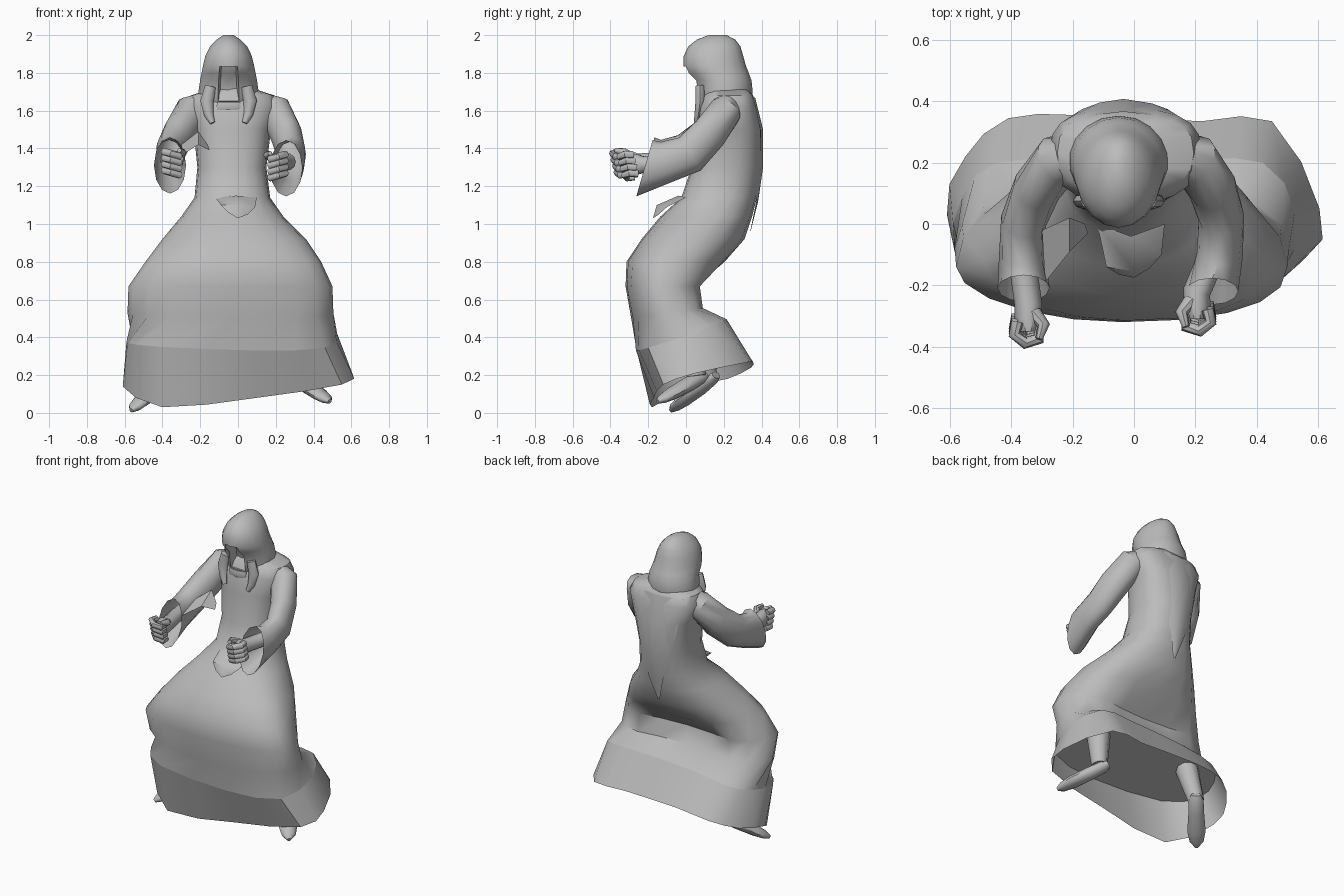
import bpy, bmesh
from math import sin, cos, pi, radians
from mathutils import Vector as V

if "Cube" in bpy.data.objects:
    bpy.data.objects.remove(bpy.data.objects["Cube"])

GREY = bpy.data.materials.new("plain_grey")
GREY.use_nodes = True
GREY.diffuse_color = (0.5, 0.5, 0.5, 1)
GREY.node_tree.nodes["Principled BSDF"].inputs["Base Color"].default_value = (0.5, 0.5, 0.5, 1)


def finish(name, bm, angle=45):
    bmesh.ops.recalc_face_normals(bm, faces=bm.faces)
    mesh = bpy.data.meshes.new(name)
    bm.to_mesh(mesh)
    bm.free()
    mesh.materials.append(GREY)
    ob = bpy.data.objects.new(name, mesh)
    bpy.context.collection.objects.link(ob)
    bpy.ops.object.select_all(action="DESELECT")
    ob.select_set(True)
    bpy.context.view_layer.objects.active = ob
    bpy.ops.object.shade_smooth_by_angle(angle=radians(angle))


def skin(rings, closed=True, start=True, end=True):
    """Join rows of points with quads, optionally capping the ends."""
    bm = bmesh.new()
    rows = [[bm.verts.new(p) for p in r] for r in rings]
    n = len(rows[0])
    for a, b in zip(rows, rows[1:]):
        for i in range(n if closed else n - 1):
            j = (i + 1) % n
            bm.faces.new((a[i], a[j], b[j], b[i]))
    if start:
        bm.faces.new(rows[0][::-1])
    if end:
        bm.faces.new(rows[-1])
    return bm


def sheet(name, rows):
    finish(name, skin(rows, False, False, False))


def tube(name, path, radii, n=10, ref=(0, 0, 1), end_dir=None, end=True):
    """Elliptical tube: each radius is (sideways, along ref)."""
    path = [V(p) for p in path]
    rings = []
    for i, (p, (a, b)) in enumerate(zip(path, radii)):
        d = path[min(i + 1, len(path) - 1)] - path[max(i - 1, 0)]
        if end_dir and i == len(path) - 1:
            d = V(end_dir)
        side = d.cross(V(ref)).normalized()
        up = side.cross(d).normalized()
        rings.append([p + side * a * cos(2 * pi * k / n) + up * b * sin(2 * pi * k / n)
                      for k in range(n)])
    finish(name, skin(rings, end=end))


def power(v, p):
    return abs(v) ** p * (1 if v > 0 else -1)


def rounded(loop):
    """Add a smooth midpoint between neighbours of a closed loop."""
    pts = [V(p) for p in loop]
    out = []
    for i, p in enumerate(pts):
        q, r = pts[(i + 1) % len(pts)], pts[(i + 2) % len(pts)]
        out += [p, (p * 9 + q * 9 - pts[i - 1] - r) / 16]
    return out


# Flared hem band, open at the bottom
hem_top = rounded([(-.41, -.235, .35), (.1, -.265, .33), (.46, -.2, .345), (.525, .04, .42),
                   (.42, .2, .49), (.2, .21, .49), (-.2, .21, .47), (-.45, .2, .43),
                   (-.56, .09, .39), (-.585, -.09, .37)])
hem_low = rounded([(-.4, -.18, .03), (.1, -.17, .08), (.55, -.12, .15), (.605, .05, .21),
                   (.45, .335, .27), (.22, .335, .27), (-.18, .355, .27), (-.41, .345, .24),
                   (-.55, .22, .18), (-.61, .03, .14)])
finish("robe_hem", skin([hem_top, hem_low], start=False, end=False))

# Robe body: front height, back height, right, left, front y, widest y, back y, hollow between legs
ROBE = [
    (.50, .56, -.585, .505, -.29, -.08, .14, .07), (.67, .67, -.58, .50, -.32, -.14, .14, .10),
    (.80, .80, -.49, .44, -.315, -.12, .235, .03), (.92, .92, -.40, .36, -.235, -.05, .31, 0),
    (1.04, 1.04, -.30, .24, -.135, .08, .35, 0), (1.14, 1.14, -.23, .17, -.025, .17, .375, 0),
    (1.30, 1.30, -.215, .15, .03, .20, .40, 0), (1.50, 1.50, -.235, .175, .05, .22, .40, 0),
    (1.62, 1.62, -.275, .22, .065, .23, .375, 0), (1.68, 1.68, -.25, .195, .09, .23, .355, 0),
    (1.72, 1.72, -.13, .07, .12, .22, .32, 0)]
rings = [hem_top[1:] + hem_top[:1]]
for zf, zb, xl, xr, yf, ym, yb, hollow in ROBE:
    ring = []
    for k in range(20):
        s, c = sin(2 * pi * k / 20), cos(2 * pi * k / 20)
        front = c > 0
        if front:
            p = .85 if s > 0 or zf > 1 else 1.05
        else:
            p = .72 if zf > 1.4 else .9
        x = (xl + xr) / 2 + (xr - xl) / 2 * power(s, p)
        y = ym + (yf - ym if front else yb - ym) * abs(c) ** p
        t = (y - yf) / (yb - yf)
        if not front:
            y -= hollow * max(0, 1 - (s / .65) ** 2)
        ring.append((x, y, zf + (zb - zf) * t))
    rings.append(ring)
finish("robe", skin(rings))

# Front flap and pointed back panel
sheet("front_flap", [
    [(-.12, .0, 1.14), (-.01, -.04, 1.15), (.1, .0, 1.14)],
    [(-.09, -.14, 1.1), (0, -.155, 1.1), (.09, -.1, 1.09)],
    [(-.05, -.165, 1.06), (0, -.175, 1.03), (.05, -.145, 1.05)]])
sheet("back_panel", [
    [(-.035 - w, ye, z), (-.035 - w / 2, (ye + 3 * ym) / 4, z), (-.035, ym, z),
     (-.035 + w / 2, (ye + 3 * ym) / 4, z), (-.035 + w, ye, z)]
    for z, w, ye, ym in [(1.67, .18, .325, .366), (1.5, .155, .36, .408),
                         (1.3, .11, .365, .408), (1.12, .055, .372, .382),
                         (.96, .008, .34, .342)]])

# Hood with a recessed face opening
HOOD = [(1.62, .145, .085, .325), (1.65, .16, .065, .345), (1.70, .162, .055, .353),
        (1.76, .153, .045, .347), (1.80, .145, .005, .332), (1.835, .138, -.012, .318),
        (1.89, .125, -.012, .303), (1.94, .10, .012, .288), (1.975, .066, .055, .262),
        (2.0, .028, .12, .215)]
bm = skin([[(-.05 + w * sin(2 * pi * k / 18), (yf + yb) / 2 - (yb - yf) / 2 * cos(2 * pi * k / 18), z)
            for k in range(18)] for z, w, yf, yb in HOOD])
bmesh.ops.recalc_face_normals(bm, faces=bm.faces)
opening = [f for f in bm.faces if len(f.verts) == 4 and 1.65 < f.calc_center_median().z < 1.83
           and abs(f.calc_center_median().x + .05) < .04 and f.calc_center_median().y < .1]
made = bmesh.ops.extrude_face_region(bm, geom=opening)["geom"]
bmesh.ops.delete(bm, geom=opening, context="FACES")
for v in made:
    if isinstance(v, bmesh.types.BMVert):
        v.co.y += .06
        v.co.x += (-.05 - v.co.x) * .2
finish("hood", bm)
for name, s in (("left", 1), ("right", -1)):
    tube(name + "_hood_tail",
         [(-.05 + s * x, y, z) for x, y, z in
          [(.095, .075, 1.73), (.115, .075, 1.65), (.105, .065, 1.58), (.085, .055, 1.535)]],
         [(.03, .025), (.035, .025), (.025, .02), (.014, .014)], 8, (0, 1, 0))
tube("chin_band", [(-.11, .075, 1.625), (-.05, .06, 1.625), (.01, .075, 1.625)],
     [(.012, .025)] * 3, 6)


# Hands: a palm and curled fingers stacked into a fist, thumb on top
def fist(name, s, wrist, c):
    c = V(c)
    tube(name + "_palm", [wrist, c + V((0, .06, 0)), c + V((0, .01, 0)), c + V((0, -.03, 0))],
         [(.045, .045), (.045, .045), (.045, .06), (.03, .055)], 10)
    curl = [(.035, 0), (.045, -.04), (.01, -.068), (-.035, -.055), (-.035, -.015)]
    for k in range(4):
        z = .05 - .033 * k
        tube(f"{name}_finger_{k + 1}",
             [c + V((s * x, y + .008 * k, z - .3 * (.035 - x))) for x, y in curl],
             [(.02, .02)] * 4 + [(.014, .014)], 8)
    tube(name + "_thumb", [c + V(p) for p in
         [(-s * .02, .03, .03), (-s * .05, -.01, .05), (-s * .035, -.055, .06)]],
         [(.024, .024), (.021, .021), (.012, .012)], 8)


fist("left_hand", 1, (.265, -.08, 1.33), (.205, -.28, 1.315))
fist("right_hand", -1, (-.37, -.08, 1.34), (-.345, -.32, 1.33))

# Wide sleeves with slanted cuffs
SLEEVE = [(.06, .06), (.085, .09), (.08, .1), (.075, .105), (.075, .11), (.085, .155)]
tube("left_sleeve", [(.11, .23, 1.64), (.195, .21, 1.6), (.255, .12, 1.475), (.285, .02, 1.37),
                     (.28, -.1, 1.33), (.255, -.22, 1.295)], SLEEVE, 12,
     end_dir=(0, -.31, .09), end=False)
tube("right_sleeve", [(-.16, .23, 1.64), (-.245, .21, 1.6), (-.315, .12, 1.475), (-.36, .01, 1.38),
                      (-.365, -.1, 1.34), (-.36, -.21, 1.31)], SLEEVE, 12,
     end_dir=(0, -.31, .09), end=False)
sheet("right_sleeve_fold", [
    [(-.29, -.19, 1.37), (-.3, -.02, 1.42)], [(-.21, -.09, 1.42), (-.21, .02, 1.49)],
    [(-.15, -.03, 1.39), (-.16, .0, 1.42)]])

# Boots stepping out from under the hem
for name, ankle, heel, toe in (
        ("left", (.3, .02, .45), (.285, .1, .2), (.485, -.15, .06)),
        ("right", (-.36, .06, .45), (-.36, .16, .2), (-.565, -.08, .013))):
    heel, toe = V(heel), V(toe)
    tube(name + "_boot_shaft", [ankle, heel.lerp(toe, .18) + V((0, 0, .02))],
         [(.075, .075), (.048, .052)], 10, (0, 1, 0))
    tube(name + "_boot", [heel.lerp(toe, t) for t in (0, .1, .35, .7, .9, 1)],
         [(.03, .02), (.045, .035), (.048, .04), (.056, .033), (.042, .024), (.012, .012)], 10)
